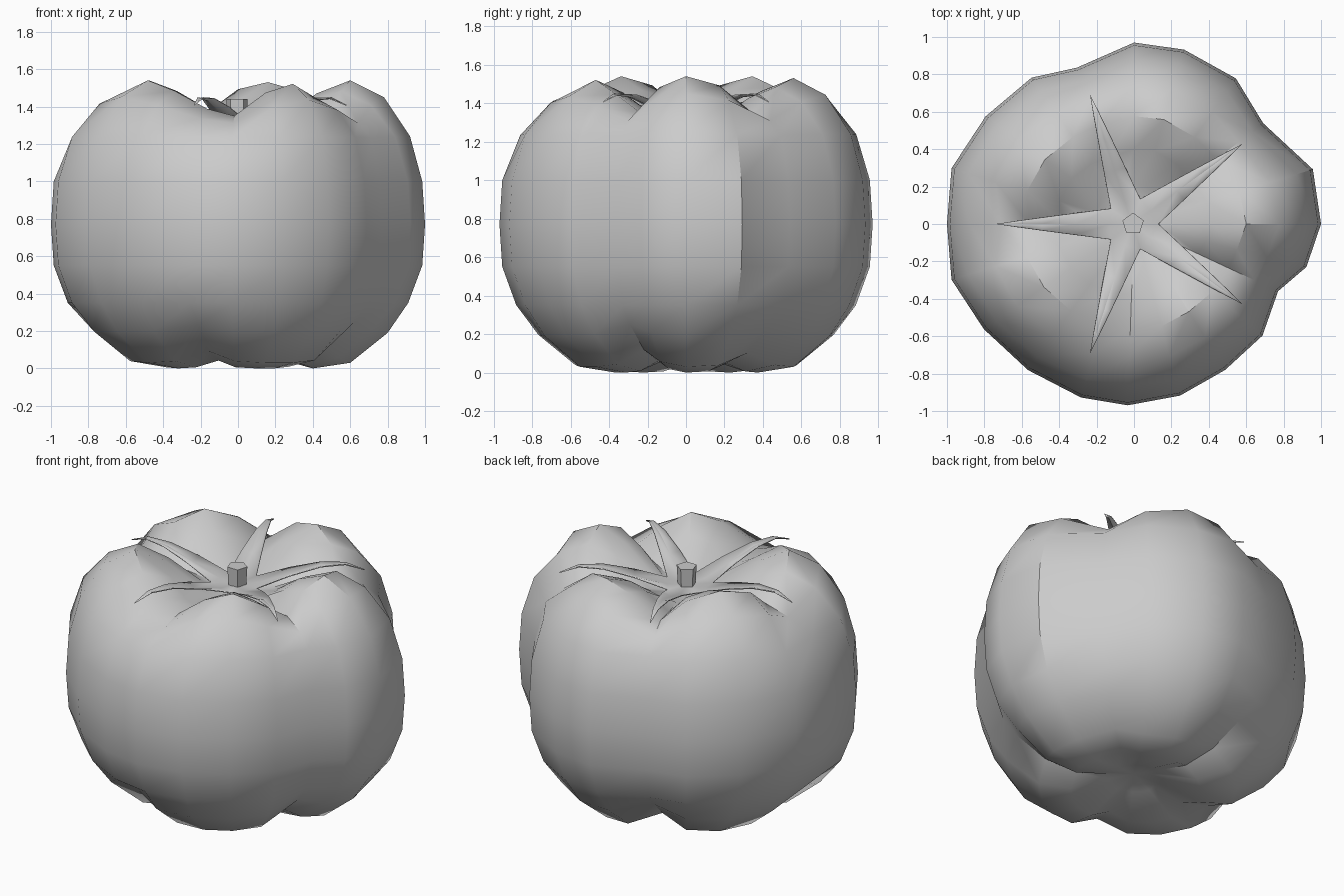
import bpy
import bmesh
from math import cos, sin, pi, tau, radians

cube = bpy.data.objects.get("Cube")
if cube:
    bpy.data.objects.remove(cube, do_unlink=True)

grey = bpy.data.materials.new("plain grey")
grey.use_nodes = True
colour = (0.6, 0.6, 0.6, 1)
grey.diffuse_color = colour
grey.node_tree.nodes["Principled BSDF"].inputs["Base Color"].default_value = colour


def finish(bm, name, angle):
    """Turn a bmesh into a smooth-shaded object that keeps its hard edges."""
    bmesh.ops.recalc_face_normals(bm, faces=bm.faces)
    mesh = bpy.data.meshes.new(name)
    bm.to_mesh(mesh)
    bm.free()
    mesh.materials.append(grey)
    obj = bpy.data.objects.new(name, mesh)
    bpy.context.collection.objects.link(obj)
    bpy.ops.object.select_all(action="DESELECT")
    obj.select_set(True)
    bpy.context.view_layer.objects.active = obj
    bpy.ops.object.shade_smooth_by_angle(angle=angle)
    return obj


def mix(start, end, amount):
    return start + (end - start) * amount


# Fruit body: lobe and groove profiles (radius, height), from bottom to top
LOBE = [(.16, .07), (.4, 0), (.6, .03), (.8, .19), (.91, .35), (.985, .55), (1, .77),
        (.985, 1), (.92, 1.24), (.78, 1.45), (.6, 1.54), (.42, 1.47), (.22, 1.32)]
GROOVE = [(.14, .08), (.34, .06), (.52, .12), (.69, .25), (.8, .35), (.87, .55), (.88, .77),
          (.865, 1), (.79, 1.22), (.71, 1.31), (.56, 1.35), (.38, 1.32), (.2, 1.3)]
# Spokes around the axis: angle, side radius, groove weight on top, groove weight below
SPOKES = [(0, 1, 0, 0), (17, 1, .25, .1), (38, .876, 1, .8), (55, .95, .3, .1),
          (74, .97, .05, 0), (90, .97, .25, .1), (110, .89, 1, 1), (125, .955, .3, .15),
          (144, .98, 0, 0), (163, 1.02, .25, .1), (180, 1, 1, .7), (197, 1.02, .25, .1),
          (215, .98, 0, 0), (234, .965, .3, .1), (253, .97, .8, .7), (268, .97, 1, .1),
          (285, .95, .35, 0), (302, .92, .1, 0), (319, .91, .5, .15), (335, .85, 1, 1),
          (346, .95, .3, .3)]

bm = bmesh.new()
rings = []
for (lobe_r, lobe_z), (groove_r, groove_z) in zip(LOBE, GROOVE):
    on_top = lobe_z > 1
    if 0.3 < lobe_z < 1.2:
        strength = 0
    elif 1.2 < lobe_z < 1.3:
        strength = 0.3  # shoulder, where the top grooves fade out
    else:
        strength = 1
    ring = []
    for degrees, side, top_weight, low_weight in SPOKES:
        weight = strength * (top_weight if on_top else low_weight)
        r = mix(lobe_r * side, groove_r, weight)
        z = mix(lobe_z, groove_z, weight)
        angle = radians(degrees)
        ring.append(bm.verts.new((r * cos(angle), r * sin(angle), z)))
    rings.append(ring)
count = len(SPOKES)
for low, high in zip(rings, rings[1:]):
    for i in range(count):
        j = (i + 1) % count
        bm.faces.new((low[i], low[j], high[j], high[i]))
for ring, height in ((rings[0], 0.1), (rings[-1], 1.28)):
    pole = bm.verts.new((0, 0, height))
    for i in range(count):
        bm.faces.new((ring[i], ring[(i + 1) % count], pole))
finish(bm, "fruit_body", radians(35))

# Calyx: five pointed sepals that arch outwards and share one centre
SEPAL = [(.3, .058, 1.4), (.48, .034, 1.445), (.62, .015, 1.45)]
TIP = (.73, 1.41)
START = pi / 5
bm = bmesh.new()
centre = bm.verts.new((-.01, 0, 1.325))
corners = [bm.verts.new((.14 * cos(a) - .01, .14 * sin(a), 1.335))
           for a in (tau * k / 5 for k in range(5))]
for k in range(5):
    angle = START + tau * k / 5

    def place(along, across, z):
        return bm.verts.new((along * cos(angle) - across * sin(angle) - .01,
                             along * sin(angle) + across * cos(angle), z))

    right, left = corners[k], corners[(k + 1) % 5]
    middle = place(.12, 0, 1.33)
    bm.faces.new((centre, right, middle))
    bm.faces.new((centre, middle, left))
    for along, width, z in SEPAL:
        new_right, new_left = place(along, -width, z), place(along, width, z)
        new_middle = place(along, 0, z - width * .3)
        bm.faces.new((right, new_right, new_middle, middle))
        bm.faces.new((middle, new_middle, new_left, left))
        right, middle, left = new_right, new_middle, new_left
    tip = place(TIP[0], 0, TIP[1])
    bm.faces.new((right, tip, middle))
    bm.faces.new((middle, tip, left))
calyx = finish(bm, "calyx", pi / 6)
thickness = calyx.modifiers.new("thickness", "SOLIDIFY")
thickness.thickness = 0.006

# Stem: short five-sided stub
bm = bmesh.new()
bmesh.ops.create_cone(bm, cap_ends=True, segments=5, radius1=.052, radius2=.06, depth=.14)
bmesh.ops.translate(bm, verts=bm.verts, vec=(-.005, 0, 1.37))
finish(bm, "stem", pi / 6)
